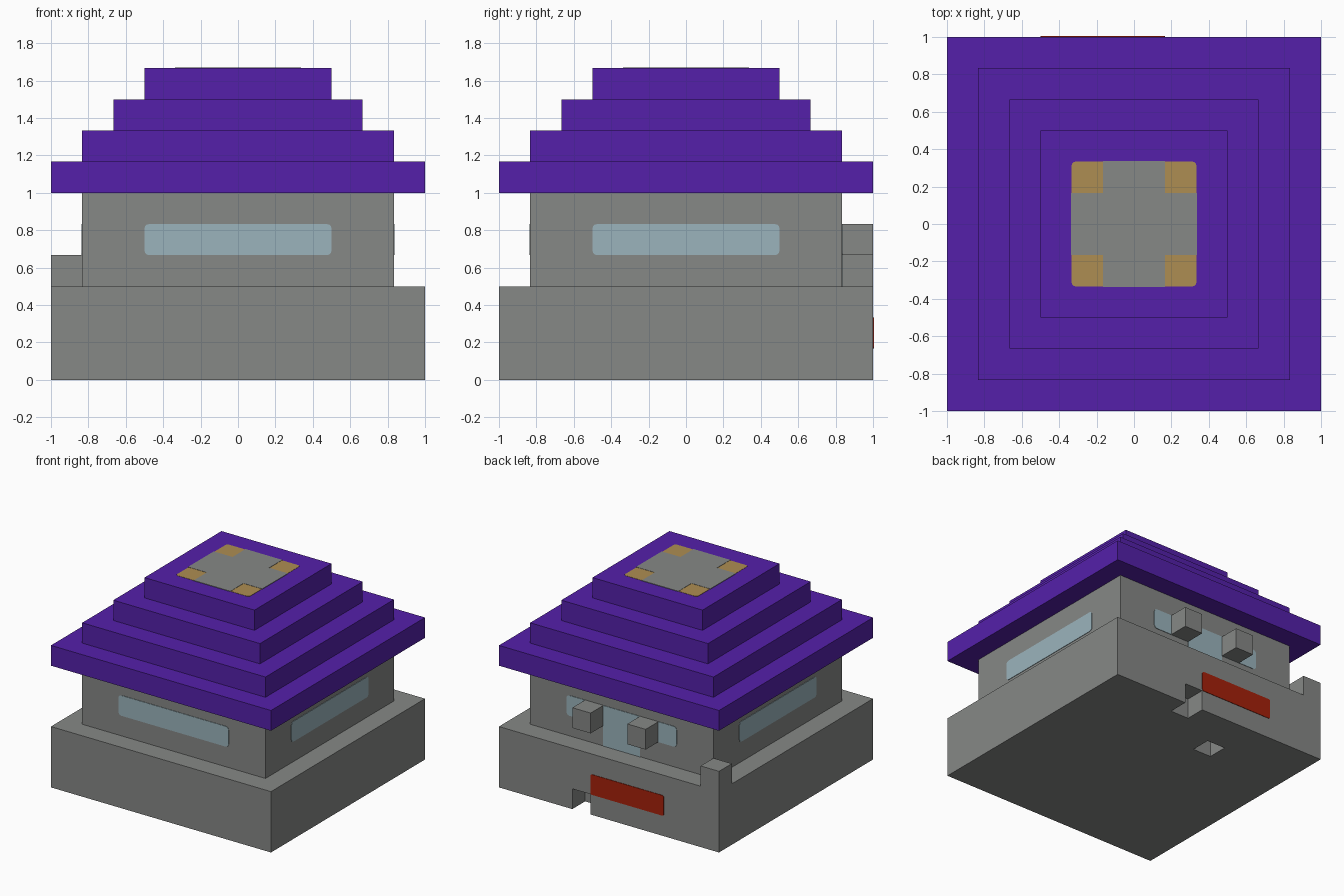
import bpy
import math
from mathutils import Matrix, Vector

if "Cube" in bpy.data.objects:
    bpy.data.objects.remove(bpy.data.objects["Cube"], do_unlink=True)

U = 1 / 6        # building block size
THIN = 0.004     # thickness of painted plates


def material(name, rgb):
    m = bpy.data.materials.new(name)
    m.use_nodes = True
    m.diffuse_color = (*rgb, 1)
    m.node_tree.nodes["Principled BSDF"].inputs["Base Color"].default_value = (*rgb, 1)
    return m


STONE = material("stone grey", (0.238, 0.246, 0.238))
PURPLE = material("roof purple", (0.089, 0.0144, 0.40))
GLASS = material("pale blue glass", (0.328, 0.456, 0.503))
GOLD = material("gold", (0.423, 0.27, 0.084))
RED = material("sign red", (0.376, 0.0144, 0.003))


def add_mesh(name, verts, faces, mat):
    me = bpy.data.meshes.new(name)
    me.from_pydata(verts, [], faces)
    me.materials.append(mat)
    ob = bpy.data.objects.new(name, me)
    bpy.context.collection.objects.link(ob)
    return ob


def prism(name, outline, depth, mat, frame=Matrix()):
    """Extrude a counter-clockwise outline along local z, then place it."""
    n = len(outline)
    verts = [frame @ Vector((x, y, z)) for z in (0, depth) for x, y in outline]
    faces = [list(range(n))[::-1], list(range(n, 2 * n))]
    faces += [[i, (i + 1) % n, n + (i + 1) % n, n + i] for i in range(n)]
    return add_mesh(name, verts, faces, mat)


def box(name, x0, x1, y0, y1, z0, z1, mat):
    """Box with its limits counted in blocks."""
    outline = [(x0 * U, y0 * U), (x1 * U, y0 * U), (x1 * U, y1 * U), (x0 * U, y1 * U)]
    return prism(name, outline, (z1 - z0) * U, mat, Matrix.Translation((0, 0, z0 * U)))


def rounded(x0, x1, y0, y1, r):
    """Rounded rectangle outline with its limits counted in blocks."""
    pts = []
    corners = [(x1 * U - r, y1 * U - r), (x0 * U + r, y1 * U - r),
               (x0 * U + r, y0 * U + r), (x1 * U - r, y0 * U + r)]
    for k, (cx, cy) in enumerate(corners):
        for s in range(4):
            a = math.pi / 2 * (k + s / 3)
            pts.append((cx + r * math.cos(a), cy + r * math.sin(a)))
    return pts


def wall_frame(angle, distance):
    """Frame standing on a wall; angle 0 is the front."""
    return (Matrix.Rotation(angle, 4, "Z") @ Matrix.Translation((0, -distance * U, 0))
            @ Matrix.Rotation(math.pi / 2, 4, "X"))


# Base block with a drain notch at the back and a socket underneath
base = box("base", -6, 6, -6, 6, 0, 3, STONE)
cutters = [box("notch_cutter", 1, 2, 5, 7, -1, 1, STONE),
           box("socket_cutter", -2, -1, 3, 4, -1, 1, STONE)]
for cutter in cutters:
    cutter.hide_render = True
    mod = base.modifiers.new(cutter.name, "BOOLEAN")
    mod.operation = "DIFFERENCE"
    mod.solver = "EXACT"
    mod.object = cutter
bpy.context.view_layer.objects.active = base
for mod in list(base.modifiers):
    bpy.ops.object.modifier_apply(modifier=mod.name)
for cutter in cutters:
    bpy.data.objects.remove(cutter, do_unlink=True)

# Upper walls and the corner post
box("walls", -5, 5, -5, 5, 3, 6, STONE)
box("corner_post", -6, -5, 5, 6, 3, 4, STONE)

# Stepped roof
for i in range(4):
    h = 6 - i
    box(f"roof_step_{i + 1}", -h, h, -h, h, 6 + i, 7 + i, PURPLE)

# Long window on each wall
for k, side in enumerate(("front", "left", "back", "right")):
    prism(f"{side}_window", rounded(-3, 3, 4, 5, 0.025), THIN, GLASS,
          wall_frame(k * math.pi / 2, 5))

# Back door, wall blocks and sign
back = math.pi
prism("back_door", [(-U, 3 * U), (U, 3 * U), (U, 4 * U), (-U, 4 * U)], THIN, GLASS,
      wall_frame(back, 5))
box("left_wall_block", 1, 2, 5, 6, 4, 5, STONE)
box("right_wall_block", -2, -1, 5, 6, 4, 5, STONE)
prism("back_sign", rounded(-1, 3, 1, 2, 0.015), THIN, RED, wall_frame(back, 6))

# Roof emblem: gold square under a grey cross
top = Matrix.Translation((0, 0, 10 * U))
prism("roof_gold_square", rounded(-2, 2, -2, 2, 0.02), 0.002, GOLD, top)
a, b = U, 2 * U + 0.004
cross = [(a, -b), (a, -a), (b, -a), (b, a), (a, a), (a, b),
         (-a, b), (-a, a), (-b, a), (-b, -a), (-a, -a), (-a, -b)]
prism("roof_grey_cross", cross, THIN, STONE, top)
